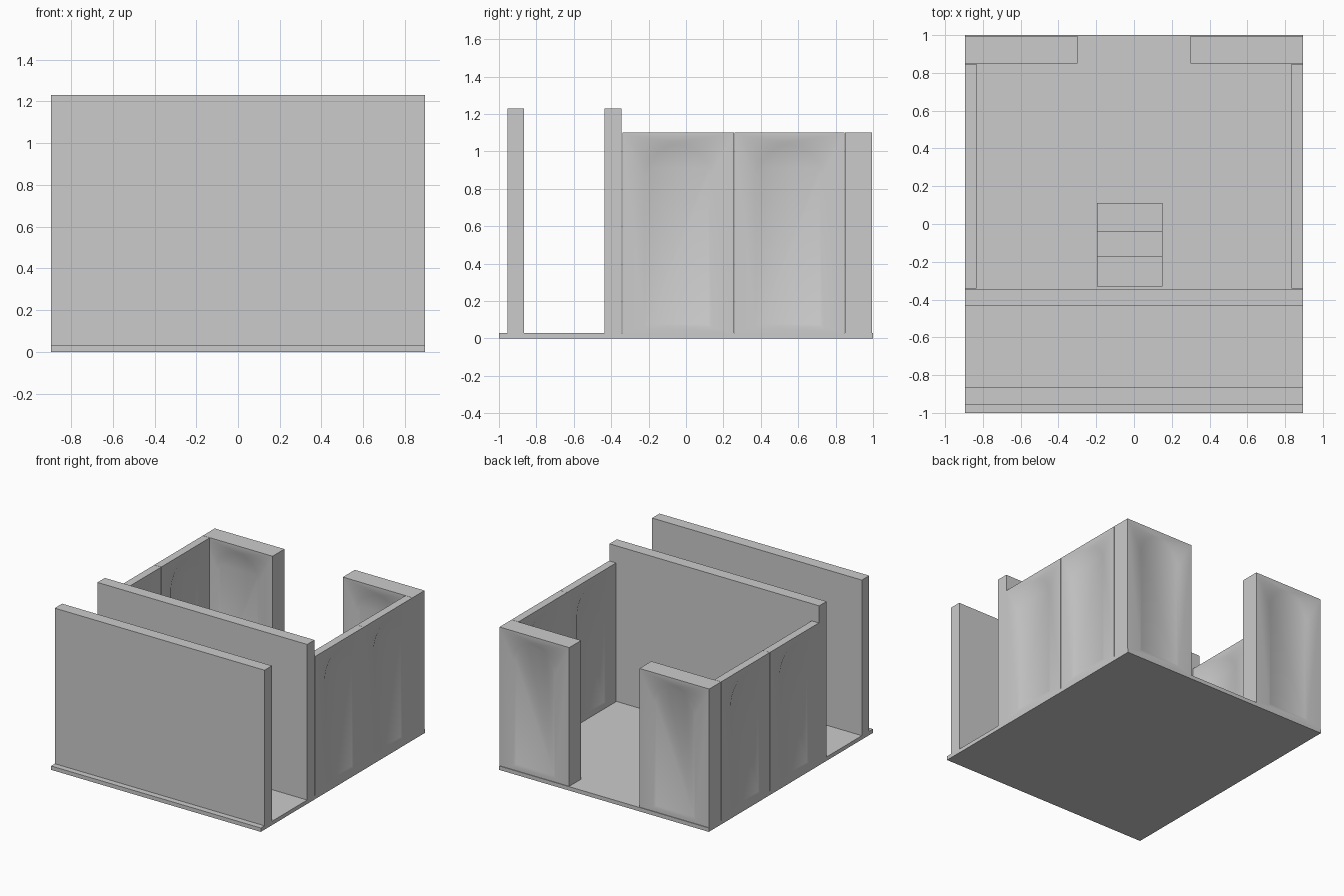
import bpy, bmesh
from math import pi, sin, cos, radians
from mathutils import Matrix

if "Cube" in bpy.data.objects:
    bpy.data.objects.remove(bpy.data.objects["Cube"])


def finish(bm, name):
    bmesh.ops.recalc_face_normals(bm, faces=bm.faces)
    me = bpy.data.meshes.new(name)
    bm.to_mesh(me)
    bm.free()
    ob = bpy.data.objects.new(name, me)
    bpy.context.collection.objects.link(ob)
    return ob


def box(name, x0, x1, y0, y1, z0, z1):
    bm = bmesh.new()
    m = Matrix.Translation(((x0 + x1) / 2, (y0 + y1) / 2, (z0 + z1) / 2)) @ Matrix.Diagonal((x1 - x0, y1 - y0, z1 - z0, 1))
    bmesh.ops.create_cube(bm, size=1, matrix=m)
    return finish(bm, name)


def arch(half, bottom, top, n=24):
    pts = [(-half, bottom), (half, bottom)]
    spring = top - half
    return pts + [(half * cos(pi * i / n), spring + half * sin(pi * i / n)) for i in range(n + 1)]


def arch_cutter(y_surface, inward):
    # tapered plug that leaves a shallow arched recess with sloping edges
    bm = bmesh.new()
    loops = []
    for y, d in ((y_surface - inward * 0.008, -0.018), (y_surface + inward * 0.008, 0.018)):
        loops.append([bm.verts.new((x, y, z)) for x, z in arch(0.18 - d, 0.058 + d, 1.05 - d)])
    a, b = loops
    n = len(a)
    bm.faces.new(a)
    bm.faces.new(b)
    for i in range(n):
        j = (i + 1) % n
        bm.faces.new((a[i], a[j], b[j], b[i]))
    ob = finish(bm, "recess_cutter")
    ob.hide_render = True
    return ob


def arched_panel(name, width, thick, cx, cy, turn=0):
    ob = box(name, -width / 2, width / 2, -thick / 2, thick / 2, 0.03, 1.10)
    bpy.context.view_layer.objects.active = ob
    for s in (-1, 1):
        cut = arch_cutter(s * thick / 2, -s)
        mod = ob.modifiers.new("recess", 'BOOLEAN')
        mod.operation = 'DIFFERENCE'
        mod.solver = 'EXACT'
        mod.object = cut
        bpy.ops.object.modifier_apply(modifier=mod.name)
        bpy.data.objects.remove(cut)
    ob.data.transform(Matrix.Translation((cx, cy, 0)) @ Matrix.Rotation(turn, 4, 'Z'))
    bpy.ops.object.select_all(action='DESELECT')
    ob.select_set(True)
    bpy.ops.object.shade_smooth_by_angle(angle=radians(35))


# floor and the two tall walls
box("floor", -0.895, 0.895, -1, 1, 0, 0.03)
box("front_wall", -0.895, 0.895, -0.955, -0.865, 0.03, 1.23)
box("middle_wall", -0.895, 0.895, -0.435, -0.345, 0.03, 1.23)

# arched side panels and thick back piers
for side, s in (("left", -1), ("right", 1)):
    arched_panel(side + "_panel_front", 0.597, 0.06, s * 0.865, -0.042, pi / 2)
    arched_panel(side + "_panel_back", 0.59, 0.06, s * 0.865, 0.553, pi / 2)
    arched_panel(side + "_back_pier", 0.595, 0.145, s * 0.5975, 0.9225)

# small steps against the middle wall
for i, (y0, y1) in enumerate(((-0.04, 0.11), (-0.17, -0.04), (-0.33, -0.17))):
    box(f"step_{i + 1}", -0.195, 0.15, y0, y1, 0.03, 0.03 + 0.11 * (i + 1))
